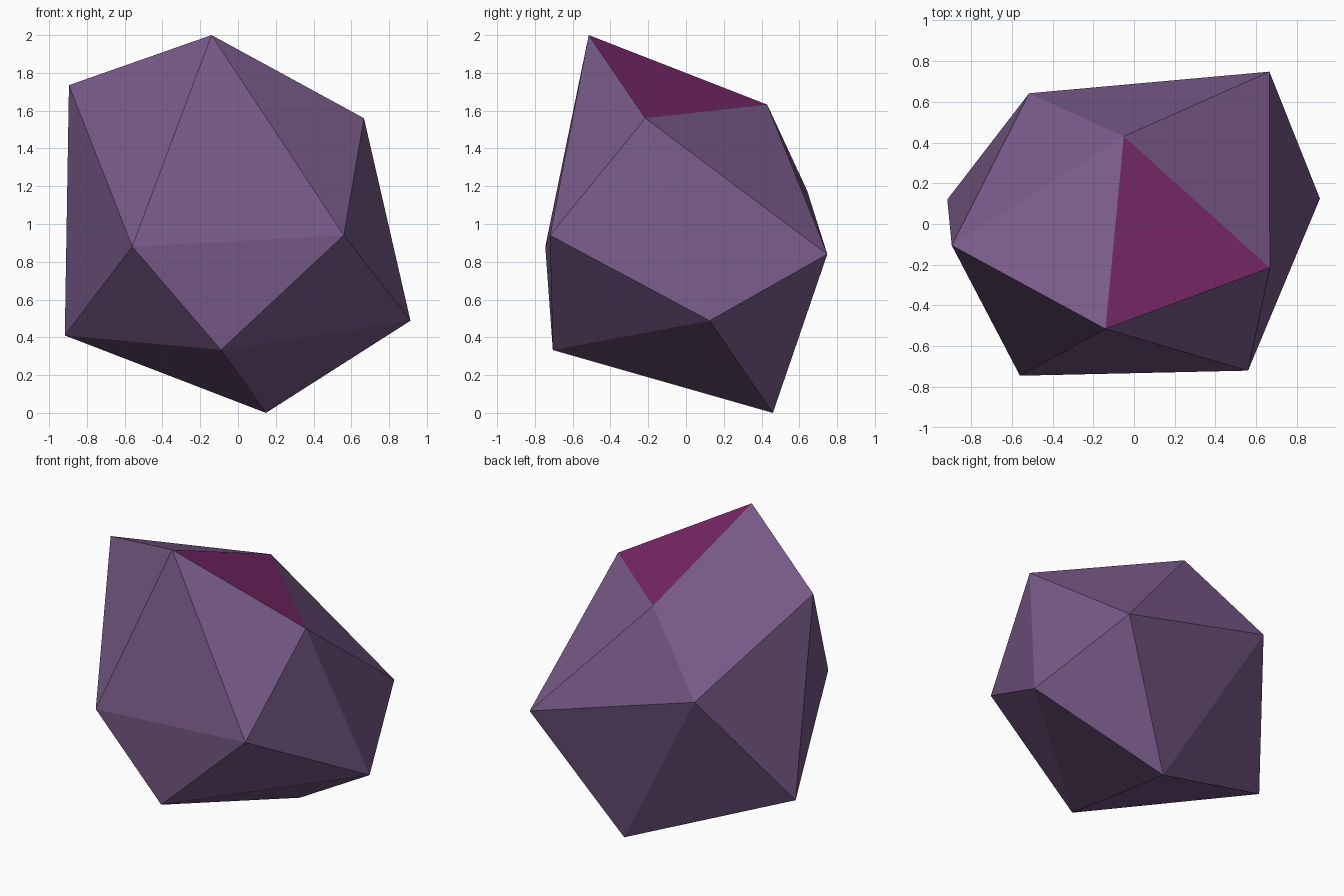
import bpy
import bmesh

# Remove the default cube only
cube = bpy.data.objects.get("Cube")
if cube:
    bpy.data.objects.remove(cube, do_unlink=True)


def make_material(name, rgb):
    mat = bpy.data.materials.new(name)
    mat.use_nodes = True
    color = (*rgb, 1.0)
    mat.diffuse_color = color
    bsdf = next(n for n in mat.node_tree.nodes if n.type == "BSDF_PRINCIPLED")
    bsdf.inputs["Base Color"].default_value = color
    bsdf.inputs["Roughness"].default_value = 0.8
    return mat


# Twelve corners of the irregular gem, upper ring to lower ring
corners = {
    "peak": (-0.14, -0.515, 2.0),
    "upper_right": (-0.895, -0.105, 1.735),
    "upper_left": (0.667, -0.215, 1.56),
    "upper_back": (-0.05, 0.43, 1.632),
    "front_right": (-0.56, -0.745, 0.88),
    "front_left": (0.56, -0.72, 0.94),
    "back_right": (-0.515, 0.642, 1.175),
    "back_left": (0.665, 0.748, 0.84),
    "low_right": (-0.917, 0.12, 0.41),
    "low_left": (0.913, 0.125, 0.488),
    "low_front": (-0.09, -0.705, 0.333),
    "base": (0.148, 0.46, 0.0),
}
accent_corners = ("peak", "upper_left", "upper_back")

# Faceted body: the hull of the corners, with one accent facet
bm = bmesh.new()
verts = {name: bm.verts.new(co) for name, co in corners.items()}
bmesh.ops.convex_hull(bm, input=list(bm.verts))
bmesh.ops.recalc_face_normals(bm, faces=list(bm.faces))
accent = {verts[name] for name in accent_corners}
for face in bm.faces:
    face.smooth = False
    face.material_index = int(set(face.verts) == accent)

mesh = bpy.data.meshes.new("faceted_gem")
bm.to_mesh(mesh)
bm.free()
mesh.materials.append(make_material("dusty purple", (0.188, 0.102, 0.246)))
mesh.materials.append(make_material("magenta facet", (0.18, 0.02, 0.132)))
gem = bpy.data.objects.new("faceted_gem", mesh)
bpy.context.collection.objects.link(gem)
